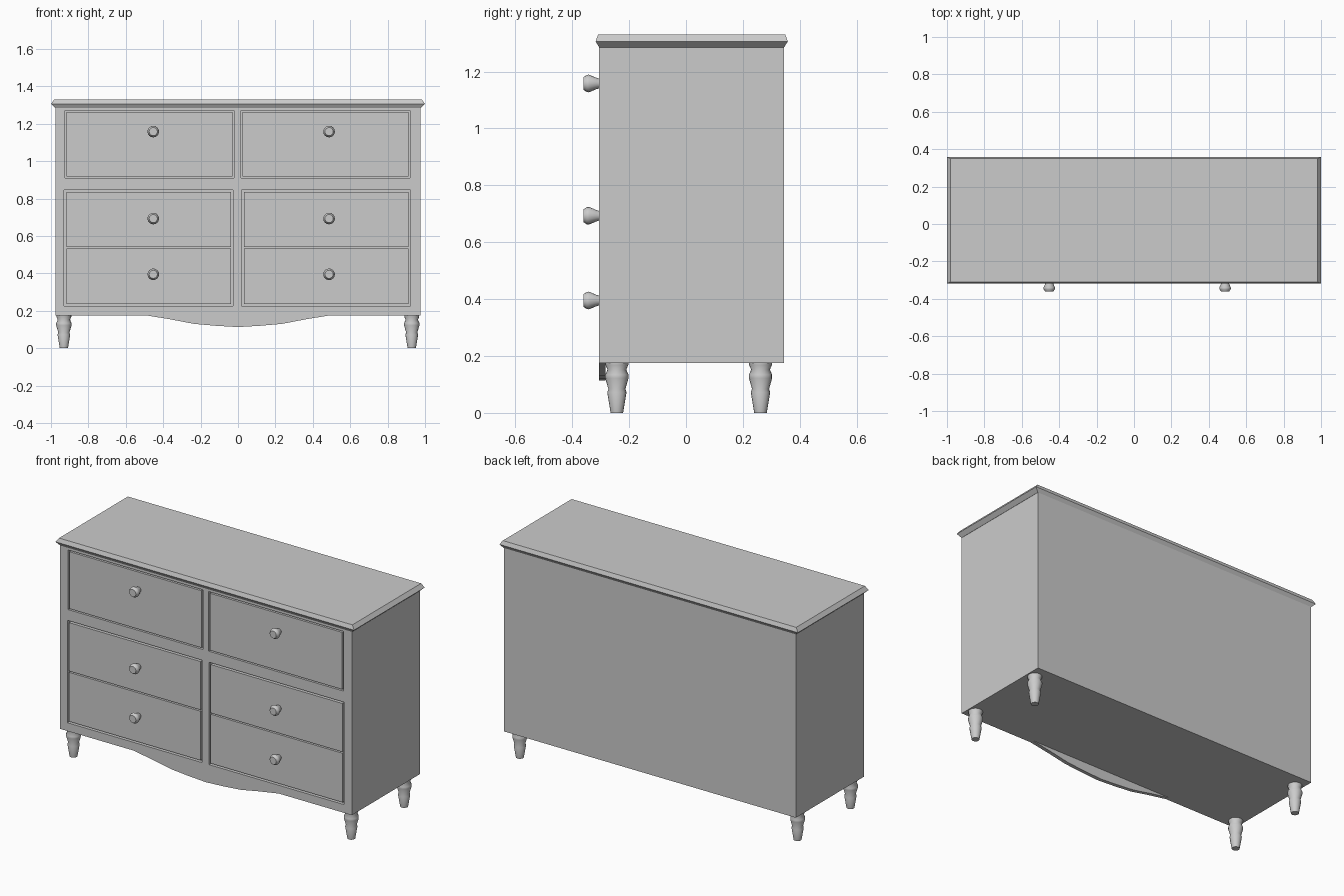
import bpy, bmesh, math

cube = bpy.data.objects.get("Cube")
if cube:
    bpy.data.objects.remove(cube, do_unlink=True)

GREY = (0.6, 0.6, 0.6, 1)
paint = bpy.data.materials.new("grey_paint")
paint.use_nodes = True
paint.diffuse_color = GREY
paint.node_tree.nodes["Principled BSDF"].inputs["Base Color"].default_value = GREY


def make(name, bm):
    bmesh.ops.recalc_face_normals(bm, faces=bm.faces)
    mesh = bpy.data.meshes.new(name)
    bm.to_mesh(mesh)
    bm.free()
    ob = bpy.data.objects.new(name, mesh)
    mesh.materials.append(paint)
    bpy.context.collection.objects.link(ob)
    return ob


def loft(name, rings):
    """Skin a list of closed rings and cap both ends."""
    bm = bmesh.new()
    loops = [[bm.verts.new(p) for p in ring] for ring in rings]
    for a, b in zip(loops, loops[1:]):
        for i in range(len(a)):
            j = (i + 1) % len(a)
            bm.faces.new((a[i], a[j], b[j], b[i]))
    bm.faces.new(loops[0])
    bm.faces.new(loops[-1])
    return make(name, bm)


def rect(x0, x1, y0, y1, z):
    return [(x0, y0, z), (x1, y0, z), (x1, y1, z), (x0, y1, z)]


def box(name, x0, x1, y0, y1, z0, z1):
    return loft(name, [rect(x0, x1, y0, y1, z) for z in (z0, z1)])


def turned(name, profile, location, sides, tilt=0):
    """Lathe a (radius, height) profile around its own axis."""
    angles = [2 * math.pi * i / sides for i in range(sides)]
    ob = loft(name, [[(r * math.cos(a), r * math.sin(a), h) for a in angles]
                     for r, h in profile])
    ob.location = location
    ob.rotation_euler.x = tilt
    bpy.ops.object.select_all(action="DESELECT")
    ob.select_set(True)
    bpy.context.view_layer.objects.active = ob
    bpy.ops.object.shade_smooth_by_angle(angle=math.radians(50))
    return ob


FRONT, BACK, BOTTOM, DECK = -0.305, 0.345, 0.175, 1.285
DEPTH = 0.02
GAP = 0.008

# Carcass with four drawer openings cut in its front
body = box("body", -0.977, 0.976, FRONT, BACK, BOTTOM, DECK)
upper = [(-0.924, -0.022), (0.017, 0.919)]
lower = [(-0.929, -0.026), (0.020, 0.923)]
UPPER_Z, LOWER_Z, SPLIT = (0.911, 1.272), (0.225, 0.845), 0.537
for spans, (z0, z1) in ((upper, UPPER_Z), (lower, LOWER_Z)):
    for x0, x1 in spans:
        cutter = box("opening_cutter", x0, x1, FRONT - 0.1, FRONT + DEPTH, z0, z1)
        cutter.hide_render = True
        mod = body.modifiers.new("opening", "BOOLEAN")
        mod.operation, mod.solver, mod.object = "DIFFERENCE", "EXACT", cutter
        bpy.context.view_layer.objects.active = body
        bpy.ops.object.modifier_apply(modifier=mod.name)
        bpy.data.objects.remove(cutter, do_unlink=True)

# Drawer fronts sit flush in the openings, with a narrow shadow gap
KNOB = [(0.017, 0), (0.020, 0.010), (0.031, 0.036), (0.030, 0.044), (0.022, 0.056)]
rows = [("top", upper, UPPER_Z[0] + GAP, UPPER_Z[1] - GAP, 1.158),
        ("middle", lower, SPLIT + GAP / 2, LOWER_Z[1] - 0.011, 0.693),
        ("bottom", lower, LOWER_Z[0] + 0.011, SPLIT - GAP / 2, 0.395)]
for row, spans, z0, z1, knob_z in rows:
    for side, (x0, x1), knob_x in zip(("right", "left"), spans, (-0.453, 0.487)):
        gap = GAP if row == "top" else 0.011
        box(f"{row}_{side}_drawer", x0 + gap, x1 - gap, FRONT, FRONT + DEPTH, z0, z1)
        turned(f"{row}_{side}_knob", KNOB, (knob_x, FRONT, knob_z), 16, math.pi / 2)

# Top board with a double-chamfered edge
loft("top_board", [rect(-0.977 - d, 0.977 + d, FRONT - e, BACK + e, z)
                   for d, e, z in ((0, 0, DECK), (0.023, 0.013, 1.306), (0.005, 0.004, 1.33))])

# Curved apron under the front
half = [(0.487, BOTTOM), (0.36, 0.154), (0.235, 0.130), (0.12, 0.120)]
curve = [(-x, z) for x, z in half] + [(0, 0.113)] + half[::-1]
loft("apron", [[(x, y, z) for x, z in curve] for y in (FRONT, FRONT + 0.022)])

# Turned legs
LEG = [(0.022, 0), (0.034, 0.072), (0.030, 0.084), (0.041, 0.122), (0.041, 0.134),
       (0.033, 0.152), (0.040, 0.168), (0.040, 0.178)]
for side, x in (("right", -0.931), ("left", 0.929)):
    for end, y in (("front", -0.243), ("back", 0.262)):
        turned(f"{end}_{side}_leg", LEG, (x, y, 0), 16)
